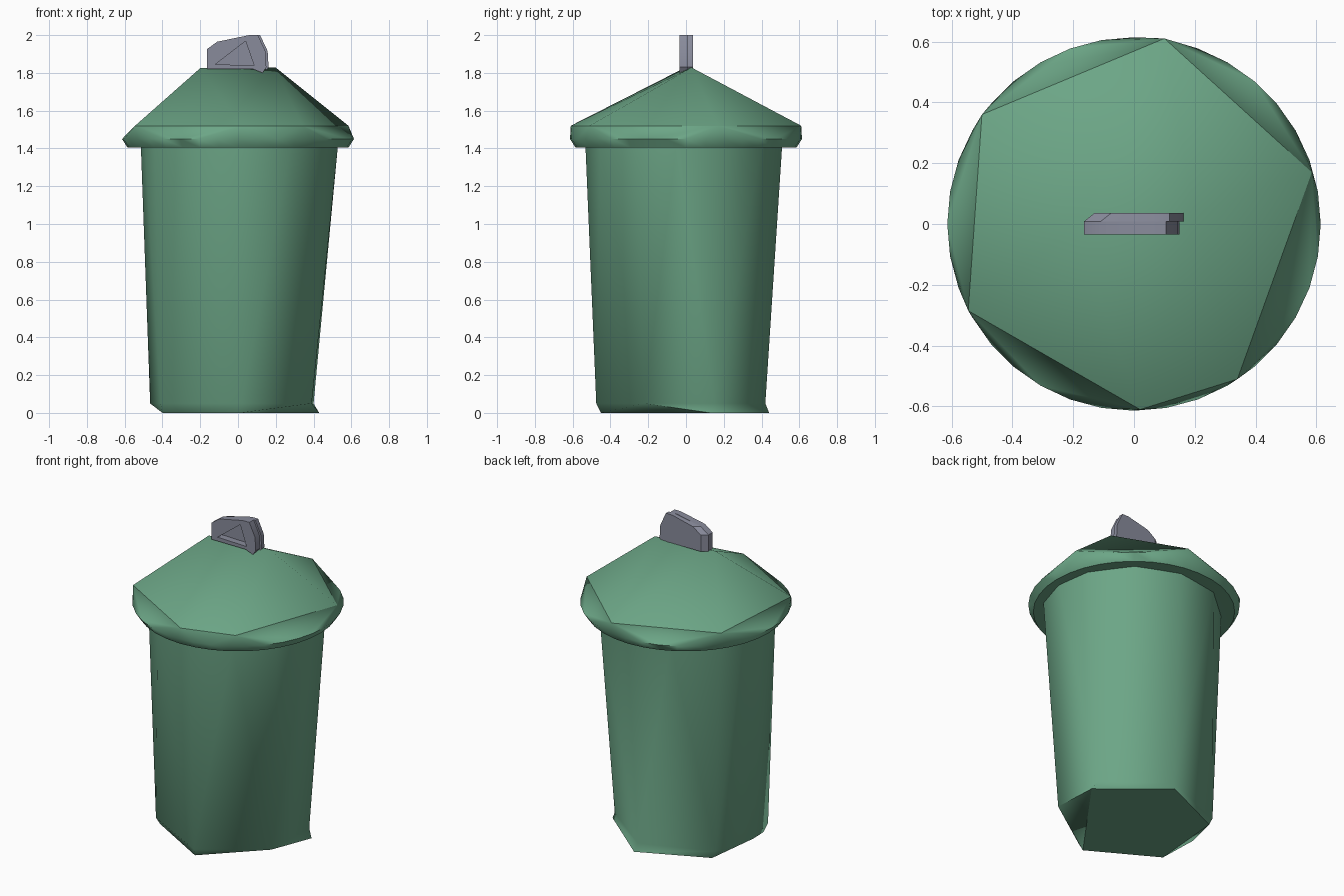
import bpy, bmesh, math
from math import sin, cos, radians, pi

if "Cube" in bpy.data.objects:
    bpy.data.objects.remove(bpy.data.objects["Cube"])


def material(name, rgb):
    m = bpy.data.materials.new(name)
    m.diffuse_color = (*rgb, 1)
    m.use_nodes = True
    m.node_tree.nodes["Principled BSDF"].inputs["Base Color"].default_value = m.diffuse_color
    return m


green = material("bin green", (0.15, 0.38, 0.24))
grey = material("handle grey", (0.25, 0.26, 0.33))


def finish(bm, name, mat, angle, sharp_z=None):
    """Make the object; edges lying flat at height sharp_z stay sharp."""
    bmesh.ops.recalc_face_normals(bm, faces=bm.faces[:])
    me = bpy.data.meshes.new(name)
    bm.to_mesh(me)
    bm.free()
    me.materials.append(mat)
    ob = bpy.data.objects.new(name, me)
    bpy.context.collection.objects.link(ob)
    bpy.ops.object.select_all(action='DESELECT')
    ob.select_set(True)
    bpy.context.view_layer.objects.active = ob
    bpy.ops.object.shade_smooth_by_angle(angle=radians(angle))
    if sharp_z is not None:
        for e in me.edges:
            if all(abs(me.vertices[v].co.z - sharp_z) < .001 for v in e.vertices):
                e.use_edge_sharp = True
    return ob


# Tapered body: uneven low-sided foot, fuller ring under the lid
bm = bmesh.new()
foot = [bm.verts.new((x, y, 0)) for x, y in
        [(.43, .13), (.06, .44), (-.36, .25), (-.40, -.215), (.01, -.45)]]
low_xy = [(.40, .15), (.05, .42), (-.385, .25), (-.465, -.02),
          (-.41, -.245), (.02, -.475), (.39, -.22)]
low = [bm.verts.new((x, y, .05)) for x, y in low_xy]
angs = [math.atan2(y, x) % (2 * pi) for x, y in low_xy]
top = []
for i, a in enumerate(angs):
    gap = (angs[(i + 1) % 7] - a) % (2 * pi)
    for t in (a, a + gap / 2):
        top.append(bm.verts.new((.008 + .523 * cos(t), -.01 + .523 * sin(t), 1.42)))
for i in range(7):
    j = (i + 1) % 7
    mid = top[2 * i + 1]
    bm.faces.new((low[i], mid, top[2 * i]))
    bm.faces.new((low[i], low[j], mid))
    bm.faces.new((low[j], top[2 * j], mid))
foot_of = [0, 1, 2, None, 3, 4, None]      # ring points with no foot corner below
for i in (0, 1, 4):
    a, b = foot_of[i], foot_of[i + 1]
    bm.faces.new((foot[a], foot[b], low[i + 1]))
    bm.faces.new((foot[a], low[i + 1], low[i]))
for i, a, b in ((3, 2, 3), (6, 4, 0)):
    bm.faces.new((foot[a], foot[b], low[i]))
    bm.faces.new((foot[a], low[i], low[i - 1]))
    bm.faces.new((foot[b], low[(i + 1) % 7], low[i]))
bm.faces.new(foot)
bm.faces.new(top)
finish(bm, "bin_body", green, 62, 0)

# Lid dome: short ridge running down to a six-cornered shoulder
bm = bmesh.new()
left = bm.verts.new((-.2, -.01, 1.825))
right = bm.verts.new((.2, .03, 1.828))
corners = [(.10, .61), (-.50, .36), (-.545, -.285), (.02, -.61), (.34, -.51), (.585, .17)]
h = [bm.verts.new((x, y, 1.52)) for x, y in corners]
for tri in ((left, h[0], h[1]), (left, h[1], h[2]), (left, h[2], h[3]),
            (left, h[3], right), (right, h[3], h[4]), (right, h[4], h[5]),
            (right, h[5], h[0]), (left, right, h[0])):
    bm.faces.new(tri)


# Lid rim: crescents from each shoulder edge to a round rim, then a turned-in lip
def ring(n, r, z):
    return [bm.verts.new((r * cos(2 * pi * i / n), r * sin(2 * pi * i / n), z))
            for i in range(n)]


N = 36
rim, lip, under = ring(N, .614, 1.45), ring(N, .585, 1.405), ring(N, .49, 1.41)
h_at = [round(math.atan2(y, x) % (2 * pi) / (2 * pi) * N) for x, y in corners]
for k in range(6):
    a, b = h_at[k], h_at[(k + 1) % 6]
    span = (b - a) % N
    for s in range(span):
        v = h[k] if s < span / 2 else h[(k + 1) % 6]
        bm.faces.new((v, rim[(a + s) % N], rim[(a + s + 1) % N]))
    half = math.ceil(span / 2)
    bm.faces.new((h[k], rim[(a + half) % N], h[(k + 1) % 6]))
for i in range(N):
    j = (i + 1) % N
    bm.faces.new((rim[i], lip[i], lip[j], rim[j]))
    bm.faces.new((lip[i], under[i], under[j], lip[j]))
bm.faces.new(under)
finish(bm, "lid", green, 60, 1.52)

# Handle: chunky loop with a triangular recess in front and a closed back
outer = [(-.165, 1.82), (-.165, 1.925), (-.11, 1.965), (.06, 2.0), (.105, 2.0),
         (.145, 1.915), (.15, 1.83), (.13, 1.80), (.08, 1.82)]
inner = [(-.12, 1.845), (.04, 1.968), (.085, 1.84)]


def slab(name, loops, y0, y1, shift):
    bm = bmesh.new()
    edges = []
    for loop in loops:
        vs = [bm.verts.new((x, y0, z)) for x, z in loop]
        edges += [bm.edges.new((v, vs[i - 1])) for i, v in enumerate(vs)]
    bmesh.ops.triangle_fill(bm, edges=edges, use_beauty=True)
    ext = bmesh.ops.extrude_face_region(bm, geom=bm.faces[:], use_keep_orig=True)
    for v in ext["geom"]:
        if isinstance(v, bmesh.types.BMVert):
            v.co.y = y1
            if v.co.x < 0:
                v.co.x += shift
    return finish(bm, name, grey, 30)


slab("handle_loop", [outer, inner], -.035, .008, 0)
slab("handle_back", [[(x + (.012 if x > 0 else 0), z) for x, z in outer]], .008, .036, .035)
